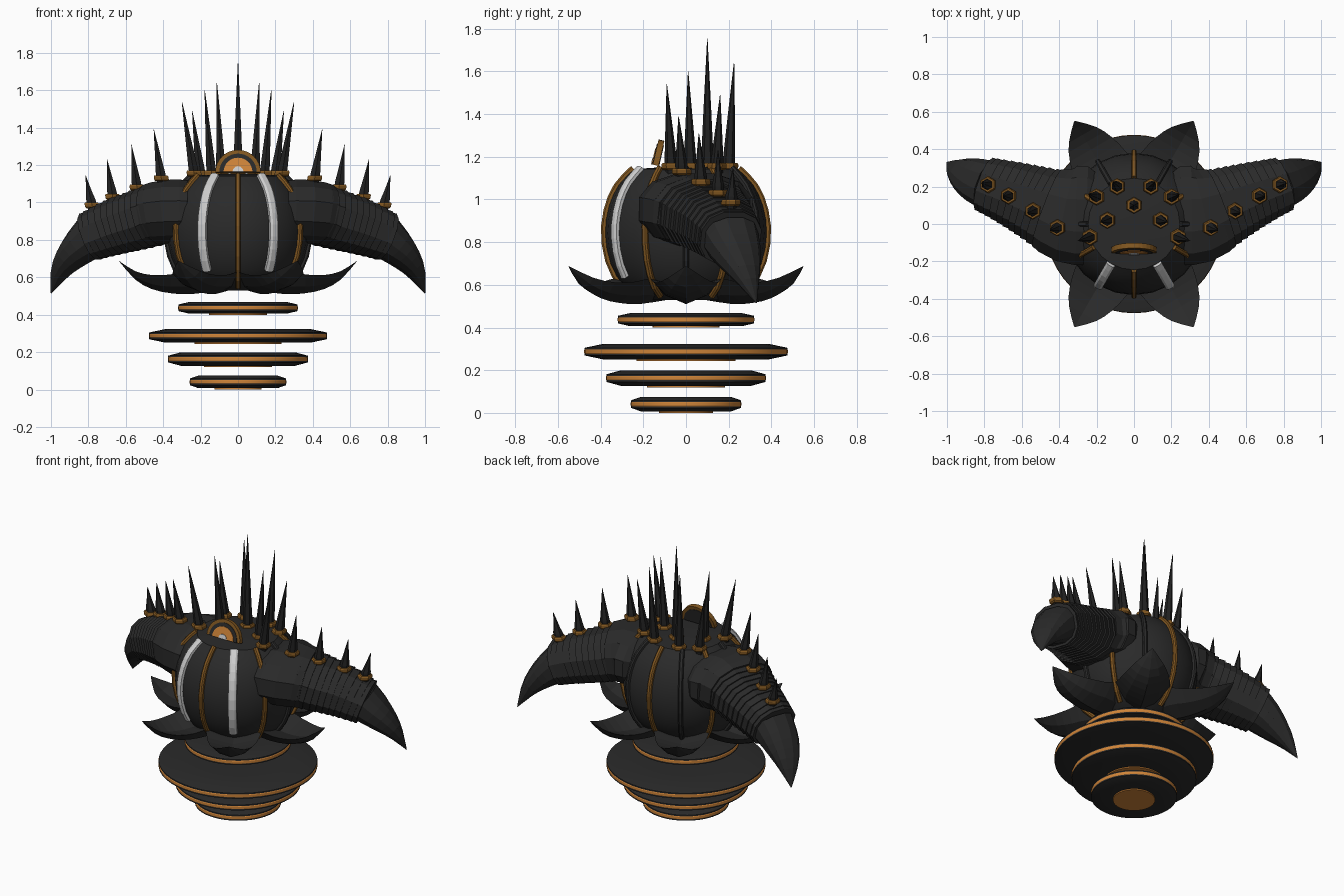
import bpy, bmesh
from math import sin, cos, pi, radians, copysign
from mathutils import Vector, Matrix

cube = bpy.data.objects.get("Cube")
if cube:
    bpy.data.objects.remove(cube, do_unlink=True)


def material(name, rgb):
    m = bpy.data.materials.new(name)
    m.use_nodes = True
    m.diffuse_color = (*rgb, 1)
    m.node_tree.nodes["Principled BSDF"].inputs["Base Color"].default_value = (*rgb, 1)
    return m


BLACK = material("charcoal", (0.023, 0.023, 0.023))
DEEP = material("deep black", (0.015, 0.015, 0.015))
BRONZE = material("bronze", (0.22, 0.095, 0.015))
ORANGE = material("bright orange", (0.62, 0.23, 0.04))
WHITE = material("off white", (0.62, 0.62, 0.62))


def finish(name, bm, mats, smooth=False):
    bmesh.ops.recalc_face_normals(bm, faces=bm.faces)
    me = bpy.data.meshes.new(name)
    bm.to_mesh(me)
    bm.free()
    for m in mats:
        me.materials.append(m)
    ob = bpy.data.objects.new(name, me)
    bpy.context.collection.objects.link(ob)
    if smooth:
        bpy.ops.object.select_all(action='DESELECT')
        ob.select_set(True)
        bpy.context.view_layer.objects.active = ob
        bpy.ops.object.shade_smooth_by_angle(angle=radians(25))
    return ob


def loft(name, rings, mats, smooth=False, accent=()):
    """Skin closed rings of points; bands listed in accent get the second material."""
    bm = bmesh.new()
    rows = [[bm.verts.new(p) for p in r] for r in rings]
    n = len(rows[0])
    for k, (a, b) in enumerate(zip(rows, rows[1:])):
        for i in range(n):
            j = (i + 1) % n
            f = bm.faces.new((a[i], a[j], b[j], b[i]))
            f.material_index = int(k in accent)
    bm.faces.new(rows[0])
    bm.faces.new(rows[-1])
    return finish(name, bm, mats, smooth)


def circle(r, z, n, phase=0):
    angles = [2 * pi * i / n + phase for i in range(n)]
    return [(r * cos(a), r * sin(a), z) for a in angles]


def lathe(name, profile, n, mats, accent=()):
    return loft(name, [circle(r, z, n) for r, z in profile], mats, True, accent)


def sample(keys, t):
    """Smooth curve through rows of numbers, t from 0 to 1."""
    s = t * (len(keys) - 1)
    i = min(int(s), len(keys) - 2)
    f = s - i
    a, b, c, d = (keys[max(0, min(len(keys) - 1, i + k))] for k in (-1, 0, 1, 2))
    return [0.5 * (2 * q + (r - p) * f + (2 * p - 5 * q + 4 * r - w) * f * f
                   + (3 * q - p - 3 * r + w) * f ** 3) for p, q, r, w in zip(a, b, c, d)]


# Round body
BODY = [(0.2, 0.53), (0.29, 0.59), (0.355, 0.7), (0.38, 0.84), (0.362, 0.97),
        (0.315, 1.07), (0.245, 1.142)]
curve = [sample(BODY, i / 12) for i in range(13)]
lathe("body", curve + [(0.1, 1.152)], 24, [BLACK])


# Vertical ribs every thirty degrees
def rib(name, angle, half, mat, start=0.08):
    a = radians(angle)
    out, side = Vector((cos(a), sin(a), 0)), Vector((-sin(a), cos(a), 0))
    mid = Vector((0, 0, 0.85))
    rings = []
    for i in range(11):
        r, z = sample(BODY, start + (1 - start) * i / 10)
        p = out * r + Vector((0, 0, z)) - mid
        rings.append([mid + p * k + side * half * s for k, s in
                      ((0.95, -1), (1.03, -1), (1.05, -0.5), (1.05, 0.5), (1.03, 1), (0.95, 1))])
    loft(name, rings, [mat])


for i in range(12):
    angle = i * 30
    if angle in (240, 300):
        rib("white_rib", angle, 0.025, WHITE, 0.25)
    elif angle in (0, 60, 120, 180):
        rib("dark_rib", angle, 0.014, BLACK)
    else:
        rib("bronze_rib", angle, 0.014, BRONZE)

# Six cupped petals: radius, keel height, half width, edge lift
PETAL = [(0.1, 0.53, 0.07, 0.03), (0.25, 0.51, 0.16, 0.12), (0.36, 0.515, 0.155, 0.1),
         (0.46, 0.537, 0.13, 0.075), (0.55, 0.588, 0.085, 0.045), (0.635, 0.685, 0.003, 0.002)]
for k in range(6):
    turn = Matrix.Rotation(k * pi / 3, 3, 'Z')
    rings = []
    for i in range(11):
        r, z, w, e = sample(PETAL, i / 10)
        rings.append([turn @ Vector(p) for p in (
            (r, -w, z + e), (r, -w * 0.6, z + e * 0.35), (r, 0, z), (r, w * 0.6, z + e * 0.35),
            (r, w, z + e), (r, 0, z + e * 0.6))])
    loft("petal", rings, [BLACK])

# Floating discs with a blunt edge, a bright rim and a bright plate below
for r, z, h in ((0.318, 0.437, 0.031), (0.475, 0.287, 0.036), (0.373, 0.163, 0.036), (0.257, 0.041, 0.034)):
    half = [(r * 0.5, h), (r * 0.82, h), (r, 0.018), (r, 0.01), (r + 0.002, 0.007)]
    lathe("floating_disc", [(a, z - b) for a, b in half] + [(a, z + b) for a, b in reversed(half)],
          48, [BLACK, ORANGE], accent=(3, 4, 5))
    lathe("disc_underplate", [(r * 0.49, z - h - 0.007), (r * 0.49, z - h)], 48, [ORANGE])


# Spikes with hexagonal collars
def spike(base, tip):
    base, tip = Vector(base), Vector(tip)
    length = tip.z - base.z
    slope = (tip - base) / length

    def rings(profile):
        return [[base + slope * z + Vector(p) for p in circle(r, 0, 6, pi / 6)] for r, z in profile]
    loft("spike", rings([(0.03, -0.06), (0.029, 0.03), (0.018, length * 0.45), (0.001, length)]), [DEEP])
    loft("spike_collar", rings([(0.038, -0.016), (0.045, -0.009), (0.045, 0.008), (0.04, 0.015)]), [BRONZE])


spike((0, 0.1, 1.155), (0, 0.1, 1.755))
SPIKES = [((0.09, 0.2, 1.155), (0.113, 0.225, 1.64)), ((0.2, 0.145, 1.155), (0.245, 0.16, 1.49)),
          ((0.142, 0.02, 1.155), (0.178, 0.01, 1.6)), ((0.235, -0.07, 1.155), (0.3, -0.09, 1.54)),
          ((0.41, -0.02, 1.13), (0.45, -0.035, 1.39)), ((0.54, 0.07, 1.08), (0.57, 0.06, 1.31)),
          ((0.67, 0.15, 1.03), (0.7, 0.15, 1.23)), ((0.78, 0.21, 0.985), (0.815, 0.22, 1.145))]

# Plated arms: centre, half width, half height
ARM = [(0.38, 0.05, 0.952, 0.235, 0.165), (0.52, 0.11, 0.91, 0.2, 0.155),
       (0.66, 0.165, 0.868, 0.17, 0.145), (0.79, 0.21, 0.818, 0.145, 0.128)]
SHOULDER = [(0.2, 0.04, 0.95, 0.2, 0.13), (0.26, 0.045, 0.955, 0.272, 0.165),
            (0.36, 0.05, 0.952, 0.262, 0.175), (0.46, 0.085, 0.935, 0.225, 0.165)]
CLAW = [(0.77, 0.205, 0.825, 0.135, 0.118), (0.86, 0.24, 0.745, 0.115, 0.09),
        (0.94, 0.283, 0.645, 0.07, 0.052), (1.0, 0.33, 0.515, 0.002, 0.002)]


def boxy(v):
    return copysign(abs(v) ** 0.85, v)


def section(keys, t, grow, sx):
    """Boxy oval across the path through keys, mirrored by sx."""
    x, y, z, w, h = sample(keys, t)
    lo, hi = sample(keys, max(0, t - 0.05)), sample(keys, min(1, t + 0.05))
    along = (Vector(hi[:3]) - Vector(lo[:3])).normalized()
    side = along.cross(Vector((0, 0, 1))).normalized()
    up = side.cross(along)
    pts = []
    for i in range(12):
        a = 2 * pi * (i + 0.5) / 12
        p = Vector((x, y, z)) + (side * w * boxy(cos(a)) + up * h * boxy(sin(a))) * grow
        pts.append((p.x * sx, p.y, p.z))
    return pts


PLATES = 12
for sx, side in ((1, "left"), (-1, "right")):
    rings = []
    for k in range(PLATES):
        rings.append(section(ARM, k / PLATES, 1.0, sx))
        rings.append(section(ARM, (k + 1) / PLATES, 1.05, sx))
    rings.append(section(ARM, 1, 0.8, sx))
    loft(side + "_plated_arm", rings, [BLACK])
    loft(side + "_shoulder", [section(SHOULDER, i / 6, 1, sx) for i in range(7)], [BLACK])
    loft(side + "_claw", [section(CLAW, i / 8, 1, sx) for i in range(9)], [BLACK])
    for b, t in SPIKES:
        spike((b[0] * sx, *b[1:]), (t[0] * sx, *t[1:]))


# Half round crest made of nested plates, leaning back
def half_disc(name, r, front, back, mat, n=16):
    rings = [[(r * cos(pi * i / n), y, r * sin(pi * i / n)) for i in range(n + 1)] for y in (front, back)]
    ob = loft(name, rings, [mat])
    ob.location = (0, -0.142, 1.16)
    ob.rotation_euler.x = radians(-13)


half_disc("crest_rim", 0.121, -0.014, 0.014, BRONZE)
half_disc("crest_band", 0.1, -0.017, 0.017, BLACK)
half_disc("crest_face", 0.077, -0.02, 0, ORANGE)
half_disc("crest_centre", 0.03, -0.023, 0, WHITE, 6)
